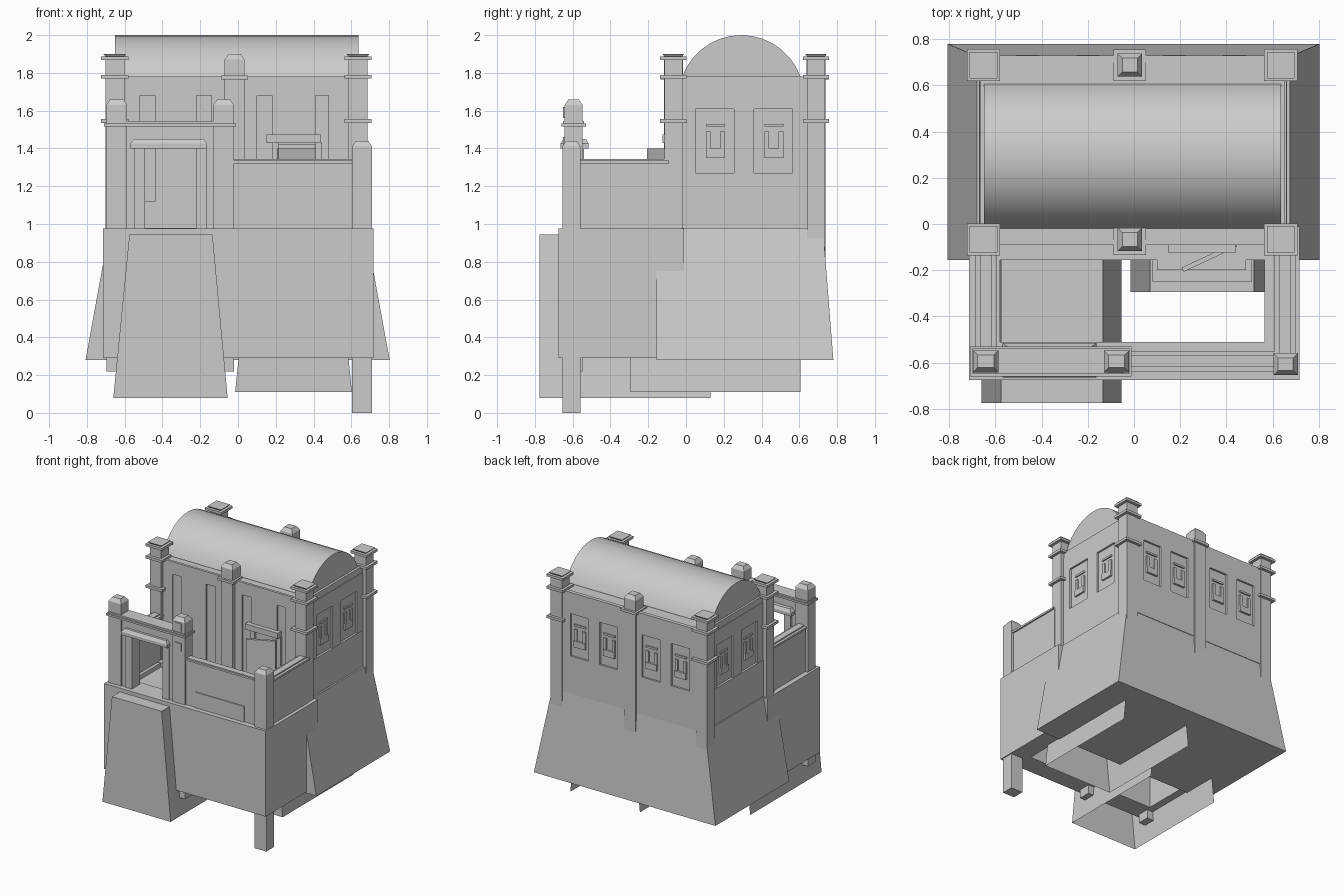
import bpy, bmesh, math


def finish(name, bm):
    bmesh.ops.recalc_face_normals(bm, faces=bm.faces)
    me = bpy.data.meshes.new(name)
    bm.to_mesh(me)
    bm.free()
    ob = bpy.data.objects.new(name, me)
    bpy.context.scene.collection.objects.link(ob)
    return ob


def add_taper(bm, lo, hi, skip=()):
    """Block between two rectangles lo/hi = (x0, x1, y0, y1, z)."""
    v = []
    for x0, x1, y0, y1, z in (lo, hi):
        v += [bm.verts.new(p) for p in ((x0, y0, z), (x1, y0, z), (x1, y1, z), (x0, y1, z))]
    sides = dict(bottom=(3, 2, 1, 0), top=(4, 5, 6, 7), front=(0, 1, 5, 4),
                 right=(1, 2, 6, 5), back=(2, 3, 7, 6), left=(3, 0, 4, 7))
    for key, f in sides.items():
        if key not in skip:
            bm.faces.new([v[i] for i in f])


def add_box(bm, x0, x1, y0, y1, z0, z1):
    add_taper(bm, (x0, x1, y0, y1, z0), (x0, x1, y0, y1, z1))


def boxes(name, *items):
    bm = bmesh.new()
    for b in items:
        add_box(bm, *b)
    return finish(name, bm)


def taper(name, lo, hi, skip=()):
    bm = bmesh.new()
    add_taper(bm, lo, hi, skip)
    return finish(name, bm)


def post(name, cx, cy, wx, wy, z0, z1, flanges=(), cap=0.03, cap_in=0.02, flare=0.022):
    """Square post with a chamfered top and optional flat collars."""
    bm = bmesh.new()

    def rect(g, z):
        return (cx - wx / 2 - g, cx + wx / 2 + g, cy - wy / 2 - g, cy + wy / 2 + g, z)
    add_taper(bm, rect(0, z0), rect(0, z1 - cap))
    add_taper(bm, rect(0, z1 - cap), rect(-cap_in, z1))
    for a, b in flanges:
        add_taper(bm, rect(flare, a), rect(flare, b))
    return finish(name, bm)


# Sloped base of the main building
taper("sloped_base", (-0.807, 0.803, -0.155, 0.78, 0.28), (-0.68, 0.675, -0.155, 0.725, 0.98))

# Main hall and barrel roof
boxes("hall_walls", (-0.655, 0.645, -0.08, 0.715, 0.97, 1.775))
bm = bmesh.new()
r, cy, cz, half = 0.333, 0.293, 1.667, math.radians(70)
prof = [(cy + r * math.sin(a), cz + r * math.cos(a))
        for a in (-half + 2 * half * i / 14 for i in range(15))]
rings = [[bm.verts.new((x, y, z)) for y, z in prof] for x in (-0.65, 0.637)]
for i in range(14):
    bm.faces.new((rings[0][i], rings[0][i + 1], rings[1][i + 1], rings[1][i])).smooth = True
for ring in rings:
    bm.faces.new(ring)
roof = finish("barrel_roof", bm)
bpy.context.view_layer.objects.active = roof
roof.select_set(True)
bpy.ops.object.shade_smooth_by_angle(angle=math.radians(35))

# Wall relief on the two ends: bands, hanging strips and small windows
for side, xw in (("right", 0.645), ("left", -0.655)):
    s = 1 if side == "right" else -1

    def slab(d, y0, y1, z0, z1):
        a, b = xw - s * 0.01, xw + s * d
        return (min(a, b), max(a, b), y0, y1, z0, z1)
    items = [slab(0.017, -0.07, 0.69, 0.97, 1.27), slab(0.015, -0.07, 0.69, 1.61, 1.73),
             slab(0.01, -0.07, 0.69, 1.73, 1.78)]
    items += [slab(0.015, a, b, 1.27, 1.61) for a, b in
              ((-0.07, 0.05), (0.255, 0.36), (0.565, 0.69))]
    for c in (0.155, 0.465):
        items += [slab(0.015, c - 0.05, c + 0.05, 1.35, 1.40),
                  slab(0.01, c - 0.05, c - 0.025, 1.40, 1.49),
                  slab(0.01, c + 0.025, c + 0.05, 1.40, 1.49),
                  slab(0.01, c - 0.05, c + 0.05, 1.515, 1.53)]
    boxes(side + "_wall_relief", *items)

# Relief on the back wall, one set per bay
items = [(-0.63, 0.62, 0.70, 0.73, 0.97, 1.27), (-0.63, 0.62, 0.70, 0.73, 1.61, 1.78)]
for bay in (-0.33, 0.305):
    for a, b in ((-0.3, -0.21), (-0.05, 0.05), (0.21, 0.3)):
        items.append((bay + a, bay + b, 0.70, 0.73, 1.27, 1.61))
    for c in (bay - 0.13, bay + 0.13):
        items += [(c - 0.05, c + 0.05, 0.70, 0.732, 1.35, 1.40),
                  (c - 0.05, c - 0.025, 0.70, 0.726, 1.40, 1.49),
                  (c + 0.025, c + 0.05, 0.70, 0.726, 1.40, 1.49),
                  (c - 0.05, c + 0.05, 0.70, 0.726, 1.515, 1.53)]
boxes("back_wall_relief", *items)

# Relief on the front wall
items = [(-0.63, 0.62, -0.09, -0.07, 1.68, 1.78), (-0.44, -0.22, -0.09, -0.07, 0.97, 1.68),
         (-0.63, -0.52, -0.09, -0.07, 0.97, 1.68), (-0.52, -0.44, -0.09, -0.07, 0.97, 1.12),
         (-0.14, 0.10, -0.09, -0.07, 0.97, 1.68), (0.18, 0.41, -0.09, -0.07, 1.42, 1.68),
         (0.48, 0.62, -0.09, -0.07, 0.97, 1.68)]
boxes("front_wall_relief", *items)

# Hall columns: four corners and two mid columns
for i, (x, y) in enumerate([(-0.652, -0.067), (0.635, -0.067), (-0.652, 0.688), (0.635, 0.688)]):
    post("corner_column_%d" % i, x, y, 0.1, 0.095, 0.7, 1.90,
         ((1.535, 1.555), (1.77, 1.79), (1.868, 1.887)), cap=0.013, cap_in=-0.01)
for nm, y in (("front", -0.067), ("back", 0.688)):
    post(nm + "_mid_column", -0.018, y, 0.105, 0.1, 0.7, 1.90, ((1.765, 1.785),), flare=0.018)

# Terrace walls around the open yard
boxes("terrace_base", (-0.715, 0.717, -0.675, -0.51, 0.29, 0.975),
      (-0.715, -0.58, -0.51, -0.01, 0.29, 0.975), (0.565, 0.717, -0.51, -0.01, 0.29, 0.975))

# Flared supports, open underneath and behind
taper("gate_ramp", (-0.66, -0.055, -0.775, 0.13, 0.08), (-0.575, -0.135, -0.775, 0.13, 0.945),
      ("bottom", "back"))
taper("door_ramp", (-0.015, 0.603, -0.295, 0.605, 0.11), (0.07, 0.52, -0.295, 0.605, 0.94),
      ("bottom", "back"))
boxes("door_step", (0.08, 0.51, -0.25, -0.1, 0.93, 0.96), (0.1, 0.485, -0.2, -0.1, 0.96, 0.98))

# Terrace parapets with copings
boxes("front_parapet", (-0.03, 0.62, -0.63, -0.56, 0.97, 1.325))
boxes("front_coping", (-0.025, 0.615, -0.638, -0.552, 1.32, 1.335),
      (-0.025, 0.615, -0.62, -0.57, 1.335, 1.345))
boxes("front_parapet_panel", (0.07, 0.5, -0.637, -0.62, 0.975, 1.10))
for nm, c in (("left", -0.64), ("right", 0.655)):
    boxes(nm + "_parapet", (c - 0.035, c + 0.035, -0.58, -0.09, 0.97, 1.325))
    boxes(nm + "_coping", (c - 0.046, c + 0.046, -0.58, -0.09, 1.32, 1.335),
          (c - 0.025, c + 0.025, -0.58, -0.09, 1.335, 1.345))
post("front_right_post", 0.657, -0.607, 0.105, 0.095, 0.0, 1.44)

# Gateway: posts, wall with opening, jambs, lintel and beam
for nm, x in (("left", -0.642), ("right", -0.076)):
    post(nm + "_gate_post", x, -0.595, 0.11, 0.095, 0.22, 1.66)
boxes("gate_wall", (-0.6, -0.53, -0.63, -0.56, 0.97, 1.53), (-0.18, -0.12, -0.63, -0.56, 0.97, 1.53),
      (-0.53, -0.18, -0.63, -0.56, 1.40, 1.53))
boxes("gate_jambs", (-0.55, -0.493, -0.64, -0.54, 0.95, 1.40), (-0.222, -0.165, -0.64, -0.54, 0.95, 1.40))
bm = bmesh.new()
add_box(bm, -0.57, -0.163, -0.665, -0.515, 1.40, 1.425)
add_taper(bm, (-0.57, -0.163, -0.665, -0.515, 1.425), (-0.55, -0.183, -0.65, -0.53, 1.45))
finish("gate_lintel", bm)
boxes("gate_beam", (-0.71, -0.01, -0.66, -0.53, 1.517, 1.532), (-0.7, -0.02, -0.65, -0.54, 1.532, 1.545))
boxes("gate_post_blocks", *[(-0.11, -0.05, -0.65, -0.63, z, z + 0.06) for z in (1.40, 1.56)])

# Yard door standing ajar below its hood
boxes("door_hood", (0.15, 0.44, -0.125, -0.07, 1.43, 1.475))
boxes("door_frame", (0.18, 0.215, -0.1, -0.07, 0.97, 1.43), (0.41, 0.445, -0.1, -0.07, 0.97, 1.43))
door = boxes("door_leaf", (-0.22, 0.0, -0.01, 0.01, 0.96, 1.40))
door.location = (0.41, -0.105, 0)
door.rotation_euler = (0, 0, math.radians(25))
